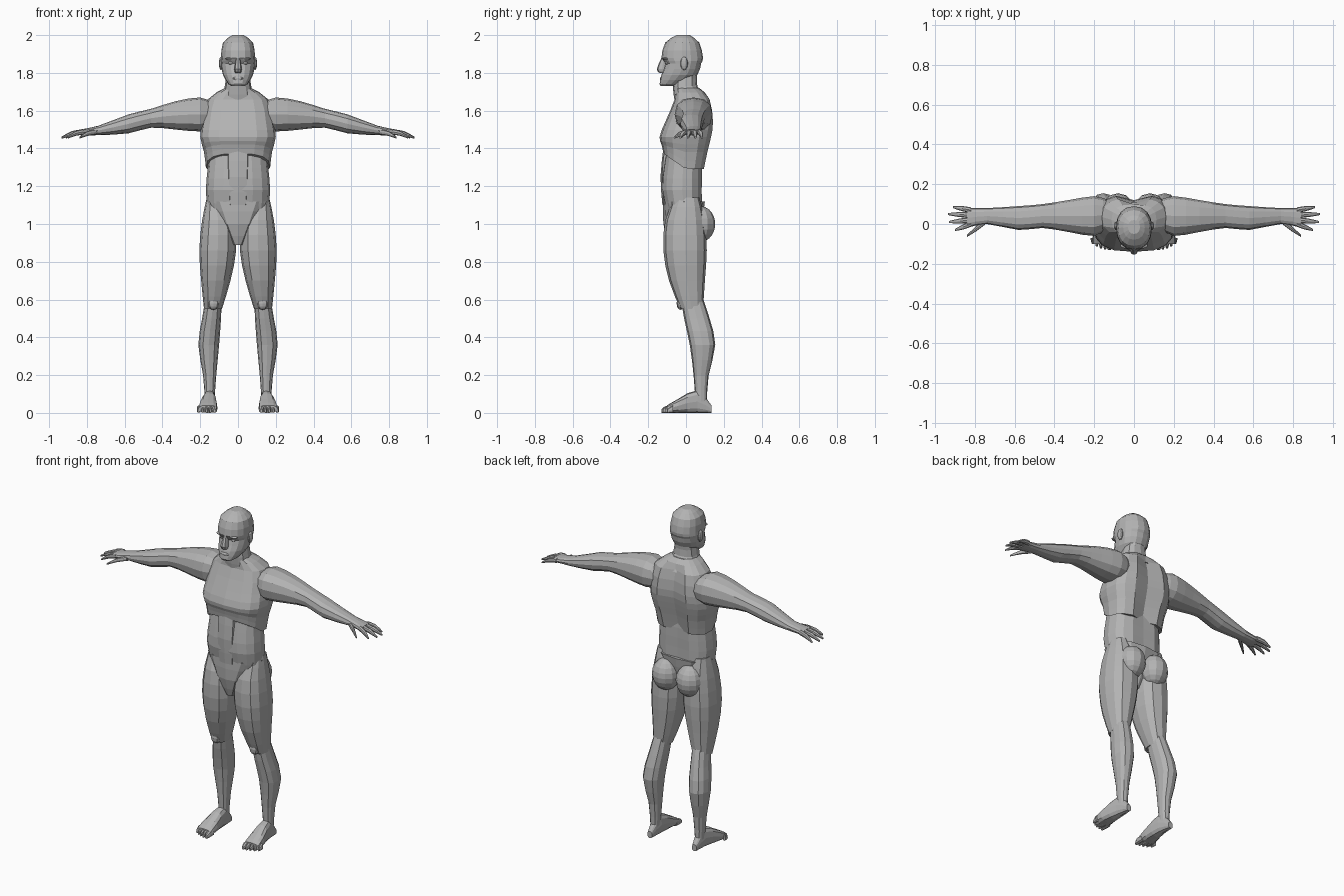
import bpy
import bmesh
from math import cos, sin, pi, copysign
from mathutils import Matrix

default_cube = bpy.data.objects.get("Cube")
if default_cube:
    bpy.data.objects.remove(default_cube, do_unlink=True)

# One plain grey clay colour
GREY = (.45, .45, .45, 1)
clay = bpy.data.materials.new("grey_clay")
clay.use_nodes = True
clay.diffuse_color = GREY
clay_shader = next(node for node in clay.node_tree.nodes if node.type == "BSDF_PRINCIPLED")
clay_shader.inputs["Base Color"].default_value = GREY

# Reorders (along, across, up) into x, y, z for each loft direction
ORDER = {
    "x": lambda along, u, v: (along, u, v),
    "y": lambda along, u, v: (u, along, v),
    "z": lambda along, u, v: (u, v, along),
}


def finish(name, bm, paired):
    """Store a mesh as an object, mirrored to the other side when paired."""
    bmesh.ops.recalc_face_normals(bm, faces=bm.faces)
    mesh = bpy.data.meshes.new(name)
    bm.to_mesh(mesh)
    bm.free()
    mesh.materials.append(clay)
    part = bpy.data.objects.new(name, mesh)
    bpy.context.collection.objects.link(part)
    if paired:
        mirror = part.modifiers.new("other_side", "MIRROR")
        mirror.use_mirror_merge = False


def with_midpoints(rows):
    """Insert one smoothly curved section between each pair of sections."""
    padded = [rows[0], *rows, rows[-1]]
    result = []
    for before, start, end, after in zip(padded, padded[1:], padded[2:], padded[3:]):
        result.append(start)
        result.append([(9 * (b + c) - a - d) / 16
                       for a, b, c, d in zip(before, start, end, after)])
    return result + [rows[-1]]


def rounded(value, power):
    """Push a sine or cosine outward so that sections become boxier."""
    return copysign(abs(value) ** power, value) if abs(value) > .001 else 0


def loft(name, axis, rows, sides=12, power=.85, paired=True, sculpt=None):
    """Loft rounded sections; a row is (along, u_min, u_max, v_min, v_max)."""
    bm = bmesh.new()
    rings = []
    for along, u_min, u_max, v_min, v_max in with_midpoints(rows):
        ring = []
        for i in range(sides):
            angle = 2 * pi * i / sides
            u = u_min + (u_max - u_min) * (1 + rounded(cos(angle), power)) / 2
            v = v_min + (v_max - v_min) * (1 + rounded(sin(angle), power)) / 2
            ring.append(bm.verts.new(ORDER[axis](along, u, v)))
        rings.append(ring)
    for lower, upper in zip(rings, rings[1:]):
        for i in range(sides):
            j = (i + 1) % sides
            bm.faces.new((lower[i], lower[j], upper[j], upper[i]))
    bm.faces.new(rings[0])
    bm.faces.new(rings[-1])
    if sculpt:
        for vert in bm.verts:
            sculpt(vert.co)
    finish(name, bm, paired)


def trunk(name, rows, sides=16, power=.8, sculpt=None):
    """Upright symmetric loft; a row is (height, half_width, front, back)."""
    full = [(z, -half, half, front, back) for z, half, front, back in rows]
    loft(name, "z", full, sides, power, False, sculpt)


def ball(name, center, radii, paired=True, segments=10):
    """Faceted ellipsoid."""
    bm = bmesh.new()
    place = Matrix.Translation(center) @ Matrix.Diagonal((*radii, 1))
    bmesh.ops.create_uvsphere(bm, u_segments=segments, v_segments=segments - 2,
                              radius=1, matrix=place)
    finish(name, bm, paired)


def spine_groove(co, depth=.03):
    if co.y > .05 and abs(co.x) < .02:
        co.y -= depth


def sculpt_chest(co):
    """Spine groove, with the rib border arched upward at the front."""
    if co.z < 1.68:
        spine_groove(co)
    rise = min(1, max(0, (1.45 - co.z) / .15))
    co.z += .09 * rise * max(0, -co.y / .13)


# Head and face
trunk("head", [
    (2, .03, -.05, .02), (1.96, .08, -.11, .07), (1.88, .09, -.13, .09),
    (1.85, .09, -.11, .08), (1.79, .08, -.13, .06),
    (1.74, .05, -.14, -.02), (1.73, .03, -.13, -.06),
], power=.9)
trunk("nose", [
    (1.88, .01, -.13, -.1), (1.82, .02, -.155, -.1), (1.8, .015, -.14, -.1),
], sides=8)
ball("lips", (0, -.126, 1.77), (.03, .013, .01), paired=False)
ball("brows", (.04, -.106, 1.875), (.03, .018, .008))
ball("eyes", (.037, -.097, 1.853), (.015, .014, .01))
ball("ears", (.09, -.01, 1.85), (.012, .02, .035))

# Neck and torso
trunk("neck", [(1.8, .06, -.06, .06), (1.73, .07, -.07, .06), (1.65, .09, -.06, .11)], sides=12)
trunk("chest", [
    (1.72, .07, -.06, .07), (1.66, .16, -.06, .13), (1.54, .19, -.11, .15),
    (1.46, .2, -.14, .14), (1.38, .18, -.13, .12), (1.29, .17, -.12, .1),
], power=.72, sculpt=sculpt_chest)
trunk("abdomen", [
    (1.42, .15, -.1, .08), (1.3, .16, -.12, .09),
    (1.18, .17, -.13, .09), (1.05, .16, -.1, .09),
], sculpt=lambda co: spine_groove(co, .01))
trunk("belly_muscles", [
    (1.4, .06, -.12, -.05), (1.25, .06, -.135, -.05), (1.1, .05, -.125, -.05),
], sides=8, power=.6)

# Hips
trunk("pelvis", [(1.12, .17, -.12, .1), (1, .1, -.12, .08), (.89, .03, -.09, .03)], sides=12)
ball("buttocks", (.08, .075, 1), (.08, .08, .095), segments=12)

# Legs
loft("thighs", "z", [
    (1.14, .08, .165, -.06, .07), (1.02, .02, .19, -.11, .1),
    (.86, .01, .205, -.12, .11), (.7, .04, .195, -.09, .1),
    (.55, .085, .18, -.03, .09),
])
loft("lower_legs", "z", [
    (.62, .085, .17, -.03, .085), (.5, .09, .19, -.01, .125),
    (.36, .1, .21, .02, .155), (.2, .115, .185, .04, .12),
    (.06, .125, .175, .05, .11),
])
ball("kneecaps", (.13, -.03, .58), (.03, .02, .035), segments=8)

# Feet and toes
loft("feet", "y", [
    (.135, .135, .165, 0, .04), (.06, .12, .18, 0, .12),
    (-.04, .11, .205, 0, .075), (-.1, .11, .21, 0, .04),
], power=.75)
for i, name in enumerate(("big", "second", "third", "fourth", "little")):
    x, tip = .124 + i * .021, -.13 + i * i * .002
    width = .01 if i else .014
    loft(name + "_toes", "y", [
        (-.07, x - width, x + width, 0, .04),
        (tip + .02, x - width, x + width, 0, .035),
        (tip, x - width / 2, x + width / 2, 0, .02),
    ], sides=8)

# Arms from shoulder to knuckles
loft("arms", "x", [
    (.13, -.02, .12, 1.51, 1.64), (.2, -.06, .14, 1.49, 1.67),
    (.33, -.04, .12, 1.5, 1.65), (.46, -.02, .1, 1.51, 1.61),
    (.58, -.03, .09, 1.48, 1.58), (.74, 0, .08, 1.47, 1.52),
    (.84, -.02, .08, 1.47, 1.5),
])

# Drooping, tapered fingers: base x and y, then tip x and y
FINGERS = {
    "thumbs": (.75, .01, .84, -.06),
    "index_fingers": (.82, 0, .9, -.03),
    "middle_fingers": (.82, .02, .93, .01),
    "ring_fingers": (.82, .045, .935, .05),
    "little_fingers": (.82, .07, .91, .085),
}
for name, (base_x, base_y, tip_x, tip_y) in FINGERS.items():
    rows = []
    for part in (0, .5, 1):
        x = base_x + part * (tip_x - base_x)
        y = base_y + part * (tip_y - base_y)
        z = 1.487 - .03 * part ** 2
        radius = .014 - .009 * part ** 3
        rows.append((x, y - radius, y + radius, z - radius, z + radius))
    loft(name, "x", rows, sides=8)
